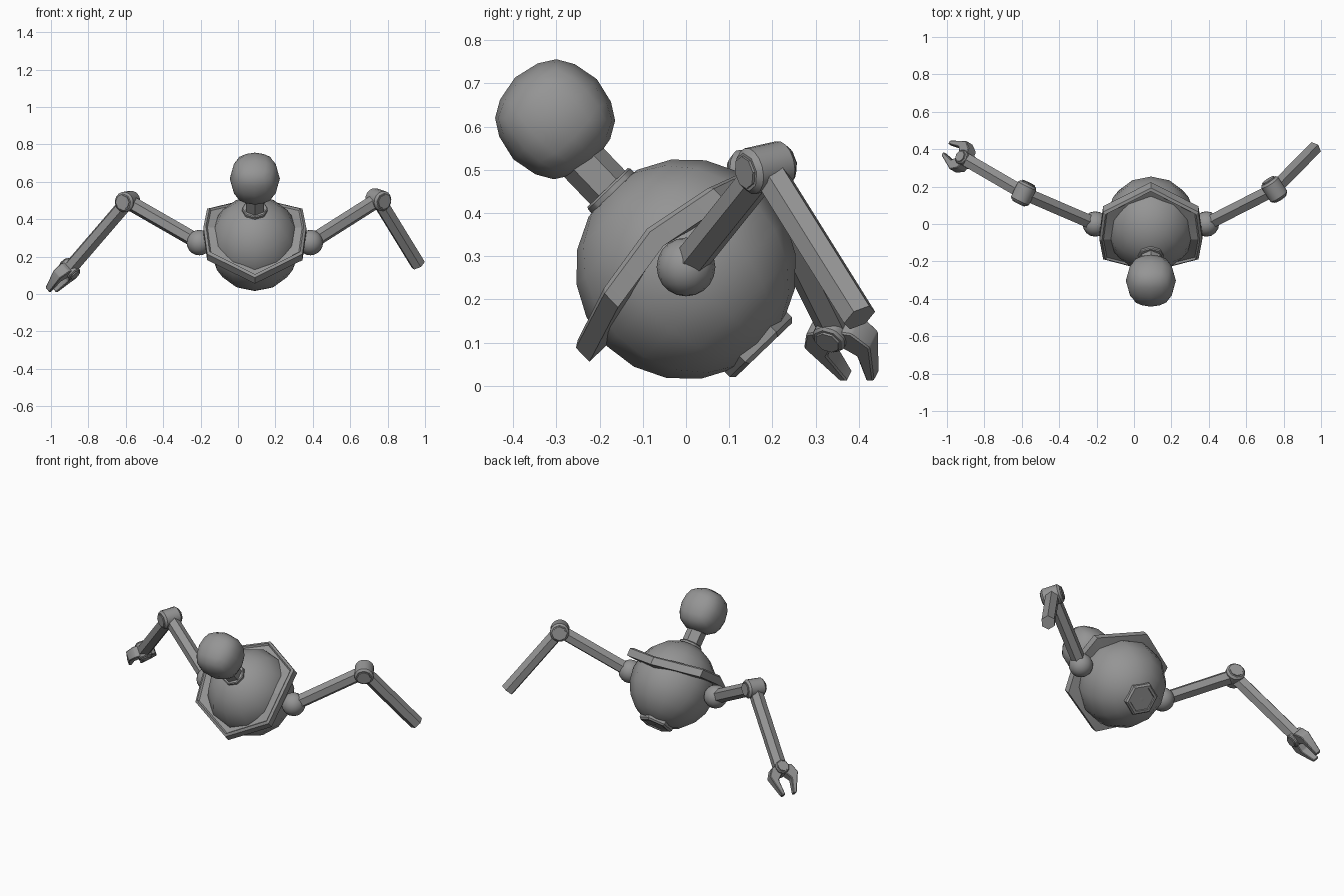
import bpy, bmesh, math
from mathutils import Vector, Matrix

cube = bpy.data.objects.get("Cube")
if cube:
    bpy.data.objects.remove(cube, do_unlink=True)

grey = bpy.data.materials.new("plain_grey")
grey.use_nodes = True
grey.diffuse_color = (0.3, 0.3, 0.3, 1)
grey.node_tree.nodes["Principled BSDF"].inputs["Base Color"].default_value = (0.3, 0.3, 0.3, 1)

CENTRE = Vector((0.09, 0, 0.27))
TILT = Matrix.Translation(CENTRE) @ Matrix.Rotation(math.radians(43.8), 4, 'X')


def finish(name, bm, matrix=Matrix(), bevel=0, angle=30):
    """Turn a bmesh into a shaded object, with an optional edge bevel."""
    bmesh.ops.transform(bm, matrix=matrix, verts=bm.verts)
    bmesh.ops.recalc_face_normals(bm, faces=bm.faces)
    if bevel:
        bmesh.ops.bevel(bm, geom=bm.edges[:], offset=bevel, segments=1, affect='EDGES')
    mesh = bpy.data.meshes.new(name)
    bm.to_mesh(mesh)
    bm.free()
    mesh.materials.append(grey)
    obj = bpy.data.objects.new(name, mesh)
    bpy.context.collection.objects.link(obj)
    bpy.ops.object.select_all(action='DESELECT')
    obj.select_set(True)
    bpy.context.view_layer.objects.active = obj
    bpy.ops.object.shade_smooth_by_angle(angle=math.radians(angle))
    return obj


def prism(name, start, end, radius, sides, bevel=0, tip=None):
    """Straight many-sided bar between two points."""
    start, end = Vector(start), Vector(end)
    axis = end - start
    bm = bmesh.new()
    bmesh.ops.create_cone(bm, cap_ends=True, segments=sides, radius1=radius,
                          radius2=tip or radius, depth=axis.length)
    turn = axis.to_track_quat('Z', 'Y').to_matrix().to_4x4()
    return finish(name, bm, Matrix.Translation((start + end) / 2) @ turn, bevel)


def ball(name, matrix, radius, u, v, angle=40):
    bm = bmesh.new()
    bmesh.ops.create_uvsphere(bm, u_segments=u, v_segments=v, radius=radius)
    return finish(name, bm, matrix, angle=angle)


def ring(name, loops, matrix, angle=30):
    """Closed band joining loops of points, the last loop back to the first."""
    bm = bmesh.new()
    rows = [[bm.verts.new(p) for p in loop] for loop in loops]
    n = len(rows[0])
    for a, b in zip(rows, rows[1:] + rows[:1]):
        for i in range(n):
            j = (i + 1) % n
            bm.faces.new((a[i], a[j], b[j], b[i]))
    return finish(name, bm, matrix, angle=angle)


# Body shell
ball("body", TILT @ Matrix.Diagonal((0.96, 1, 1, 1)), 0.256, 12, 10)

# Hexagonal rim, arched over the shoulders
half = [(0, -0.31, 0.025), (0.255, -0.175, 0.07), (0.275, 0, 0.1), (0.255, 0.175, 0.07)]
outline = half + [(-x, -y, h) for x, y, h in half]
section = [(0.7, 0.02), (0.92, 0.02), (0.95, 0.03), (1, 0.02), (1, -0.025), (0.7, -0.025)]
ring("rim", [[(x * k, y * k, h + dh) for x, y, h in outline] for k, dh in section], TILT, 20)

# Hatch underneath: hexagonal frame with a sunken panel
hexagon = [(math.sin(i * math.pi / 3), math.cos(i * math.pi / 3)) for i in range(6)]
frame = [(0.1, -0.2), (0.1, -0.25), (0.09, -0.26), (0.075, -0.26), (0.07, -0.25), (0.07, -0.2)]
ring("hatch_frame", [[(x * r, y * r, h) for x, y in hexagon] for r, h in frame], TILT)
bm = bmesh.new()
bm.faces.new([bm.verts.new((x * 0.072, y * 0.072, -0.254)) for x, y in reversed(hexagon)])
finish("hatch_panel", bm, TILT)

# Neck and socket
prism("neck", TILT @ Vector((0, 0, 0.2)), TILT @ Vector((0, 0, 0.37)), 0.056, 6)
prism("neck_socket", TILT @ Vector((0, 0, 0.2)), TILT @ Vector((0, 0, 0.262)), 0.07, 8, 0.005)

# Head: a cube rounded towards a ball
bm = bmesh.new()
bmesh.ops.create_cube(bm, size=2)
bmesh.ops.subdivide_edges(bm, edges=bm.edges[:], cuts=3, use_grid_fill=True)
for v in bm.verts:
    v.co = v.co.normalized() * 0.122 + v.co * 0.012
finish("head", bm, Matrix.Translation((0.09, -0.303, 0.617)) @ Matrix.Rotation(math.radians(43.8), 4, 'X'), angle=35)

# Arms
arms = {
    "left": [(0.387, 0, 0.275), (0.75, 0.185, 0.505), (0.963, 0.402, 0.158)],
    "right": [(-0.207, 0, 0.275), (-0.59, 0.165, 0.495), (-0.9, 0.345, 0.135)],
}
for side, points in arms.items():
    shoulder, elbow, wrist = map(Vector, points)
    ball(side + "_shoulder", Matrix.Translation(shoulder), 0.068, 16, 10)
    prism(side + "_upper_arm", shoulder, elbow, 0.041, 6)
    prism(side + "_forearm", elbow, wrist, 0.041, 6)
    axle = (elbow - shoulder).cross(wrist - elbow).normalized()
    prism(side + "_elbow", elbow - axle * 0.056, elbow + axle * 0.056, 0.058, 8, 0.012)
    prism(side + "_elbow_cap", elbow - axle * 0.062, elbow + axle * 0.062, 0.038, 8)

# Claw on the right wrist
along = (wrist - elbow).normalized()
spread = Vector((-along.y, along.x, 0)).normalized()
pin = along.cross(spread)
prism("wrist_joint", wrist - pin * 0.046, wrist + pin * 0.046, 0.042, 8, 0.006)
prism("wrist_pin", wrist - pin * 0.052, wrist + pin * 0.052, 0.03, 8)
finger = [(0.01, -0.02), (0.06, -0.01), (0.088, 0.04), (0.045, 0.16),
          (0.025, 0.16), (0.04, 0.07), (0.01, 0.035)]
for name, sign in (("inner_finger", 1), ("outer_finger", -1)):
    bm = bmesh.new()
    low, high = ([bm.verts.new(wrist + spread * s * sign + along * d + pin * t * (1 - 3 * max(d, 0)))
                  for s, d in finger] for t in (-0.034, 0.034))
    bm.faces.new(low)
    bm.faces.new(high)
    for i in range(len(finger)):
        j = (i + 1) % len(finger)
        bm.faces.new((low[i], low[j], high[j], high[i]))
    finish(name, bm, bevel=0.004)
